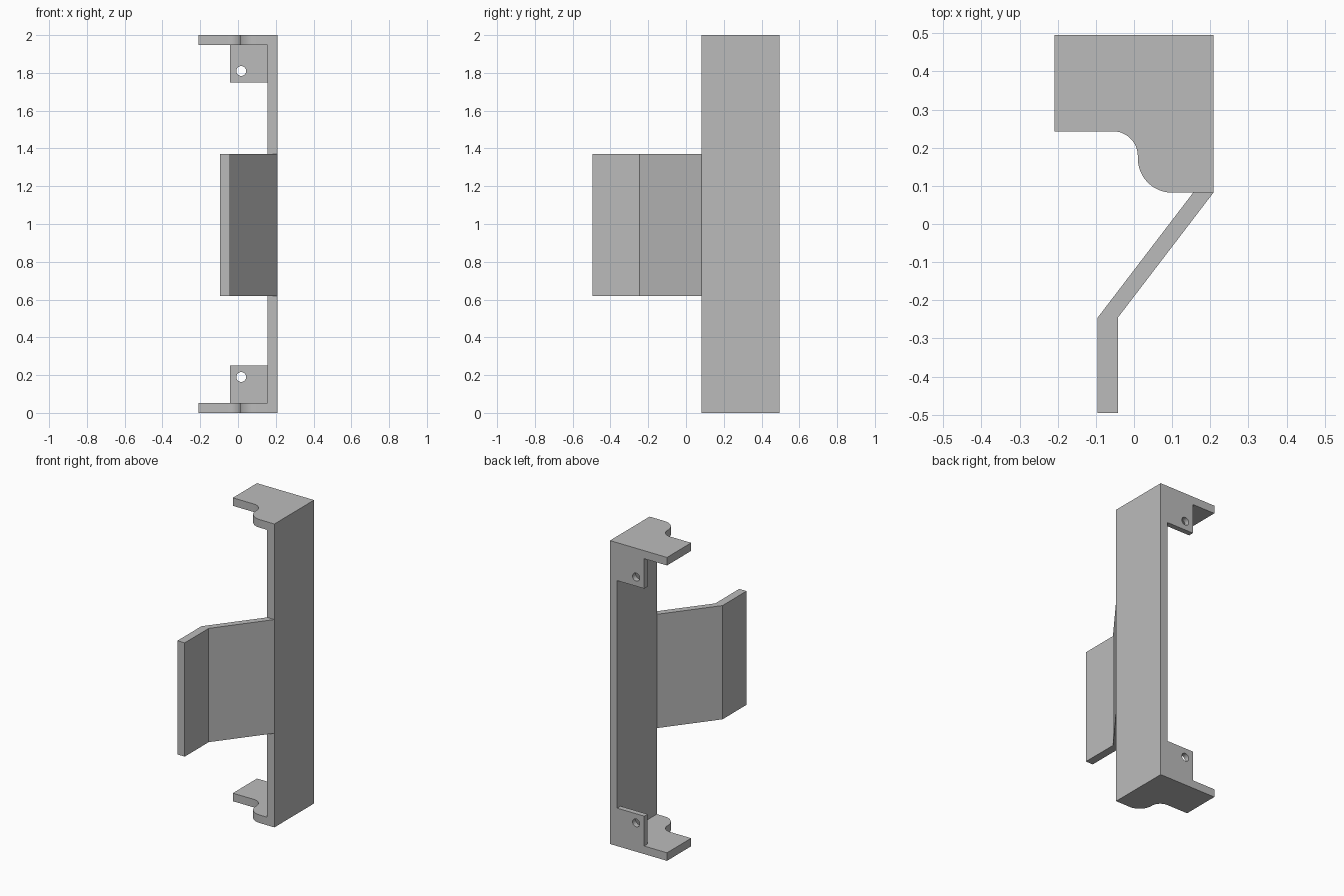
import bpy, bmesh
from math import sin, cos, radians
from mathutils import Matrix, Vector

default = bpy.data.objects.get("Cube")
if default:
    bpy.data.objects.remove(default, do_unlink=True)

GREY = (0.5, 0.5, 0.5, 1)
metal = bpy.data.materials.new("plain grey")
metal.use_nodes = True
metal.diffuse_color = GREY
metal.node_tree.nodes["Principled BSDF"].inputs["Base Color"].default_value = GREY

# Shared dimensions
OUT, INNER, TIP = 0.208, 0.155, -0.208
FRONT, BACK = 0.082, 0.495
HEIGHT, PLATE = 2.0, 0.053


def finish(name, bm):
    bmesh.ops.recalc_face_normals(bm, faces=bm.faces)
    mesh = bpy.data.meshes.new(name)
    bm.to_mesh(mesh)
    bm.free()
    obj = bpy.data.objects.new(name, mesh)
    bpy.context.collection.objects.link(obj)
    mesh.materials.append(metal)
    return obj


def prism(name, outline, z0, z1):
    """Extrude an x-y outline from z0 up to z1."""
    bm = bmesh.new()
    face = bm.faces.new([bm.verts.new((x, y, z0)) for x, y in outline])
    up = bmesh.ops.extrude_face_region(bm, geom=[face])["geom"]
    bmesh.ops.translate(bm, vec=(0, 0, z1 - z0),
                        verts=[v for v in up if isinstance(v, bmesh.types.BMVert)])
    return finish(name, bm)


def box(name, x0, x1, y0, y1, z0, z1):
    return prism(name, [(x0, y0), (x1, y0), (x1, y1), (x0, y1)], z0, z1)


def arc(cx, cy, r, start, end, steps=12):
    angles = [radians(start + (end - start) * i / steps) for i in range(steps + 1)]
    return [(cx + r * cos(a), cy + r * sin(a)) for a in angles]


def activate(obj):
    bpy.ops.object.select_all(action='DESELECT')
    obj.select_set(True)
    bpy.context.view_layer.objects.active = obj


def combine(target, other, operation):
    """Apply a boolean and discard the helper."""
    mod = target.modifiers.new(operation, 'BOOLEAN')
    mod.operation, mod.solver, mod.object = operation, 'EXACT', other
    activate(target)
    bpy.ops.object.modifier_apply(modifier=mod.name)
    bpy.data.objects.remove(other, do_unlink=True)


# Upright spine of the bracket
frame = box("bracket_frame", INNER, OUT, FRONT, BACK, 0, HEIGHT)

# End plates with an S-curved front edge
s_curve = arc(-0.055, 0.178, 0.065, 90, 0) + arc(0.1, 0.172, 0.09, 180, 270)
plate_outline = [(TIP, BACK), (TIP, 0.243)] + s_curve + [(OUT, FRONT), (OUT, BACK)]

# Each end: plate, screw tab, round screw hole
for at_top in (False, True):
    def span(a, b):
        return (HEIGHT - b, HEIGHT - a) if at_top else (a, b)

    combine(frame, prism("end_plate", plate_outline, *span(0, PLATE)), 'UNION')
    combine(frame, box("screw_tab", -0.042, OUT, BACK - 0.035, BACK, *span(0, 0.25)), 'UNION')
    bm = bmesh.new()
    hole_z = span(0.19, 0.19)[0]
    bmesh.ops.create_cone(bm, cap_ends=True, segments=24, radius1=0.026, radius2=0.026, depth=0.2,
                          matrix=Matrix.Translation(Vector((0.017, BACK, hole_z)))
                          @ Matrix.Rotation(radians(90), 4, 'X'))
    cutter = finish("hole_cutter", bm)
    cutter.hide_render = True
    combine(frame, cutter, 'DIFFERENCE')

# Bent handle arm, angled then straight
arm = prism("bent_arm", [(INNER, FRONT), (OUT, FRONT), (-0.042, -0.245), (-0.042, -BACK),
                         (-0.095, -BACK), (-0.095, -0.245)], 0.62, 1.37)

for obj in (frame, arm):
    activate(obj)
    bpy.ops.object.shade_smooth_by_angle(angle=radians(30))
